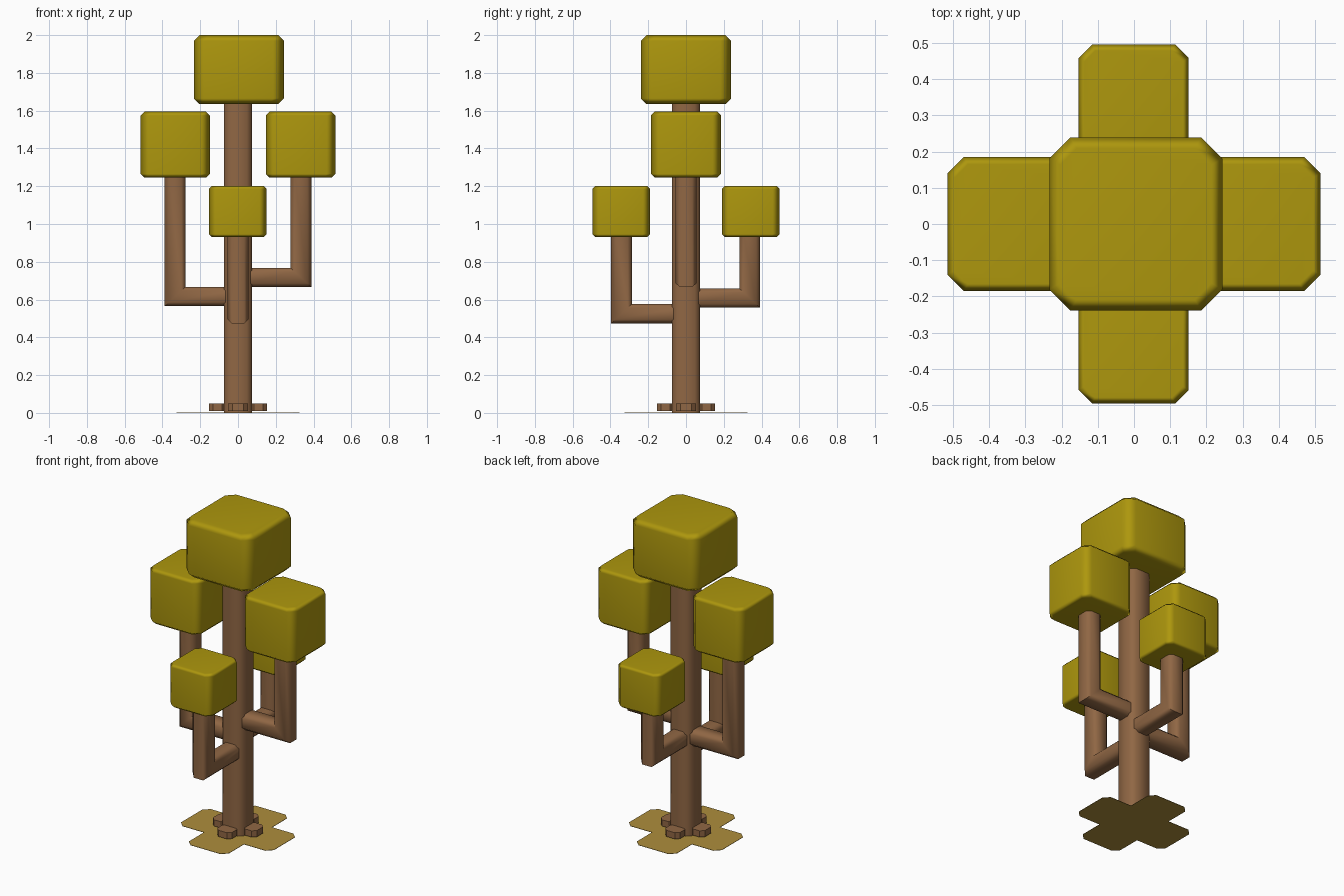
import bpy, bmesh, math

if "Cube" in bpy.data.objects:
    bpy.data.objects.remove(bpy.data.objects["Cube"])


def material(name, rgb):
    m = bpy.data.materials.new(name)
    m.diffuse_color = (*rgb, 1)
    m.use_nodes = True
    m.node_tree.nodes["Principled BSDF"].inputs["Base Color"].default_value = m.diffuse_color
    return m


LEAF = material("olive_yellow_leaf", (0.42, 0.31, 0.004))
BARK = material("brown_bark", (0.28, 0.135, 0.058))
LITTER = material("dry_leaf_litter", (0.42, 0.27, 0.045))


def octagon(hx, hy, c):
    """Chamfered rectangle, counter-clockwise."""
    return [(hx, -hy + c), (hx, hy - c), (hx - c, hy), (-hx + c, hy),
            (-hx, hy - c), (-hx, -hy + c), (-hx + c, -hy), (hx - c, -hy)]


def loft(name, rings, mat, angle=60):
    """Skin a list of equal-length point rings and cap both ends."""
    bm = bmesh.new()
    vs = [[bm.verts.new(p) for p in r] for r in rings]
    n = len(rings[0])
    for a, b in zip(vs, vs[1:]):
        for i in range(n):
            j = (i + 1) % n
            bm.faces.new((a[i], a[j], b[j], b[i]))
    bm.faces.new(vs[0][::-1])
    bm.faces.new(vs[-1])
    bmesh.ops.recalc_face_normals(bm, faces=bm.faces)
    me = bpy.data.meshes.new(name)
    bm.to_mesh(me)
    bm.free()
    me.materials.append(mat)
    ob = bpy.data.objects.new(name, me)
    bpy.context.collection.objects.link(ob)
    bpy.ops.object.select_all(action='DESELECT')
    ob.select_set(True)
    bpy.context.view_layer.objects.active = ob
    bpy.ops.object.shade_smooth_by_angle(angle=math.radians(angle))
    return ob


def foliage(name, cx, cy, hx, hy, z0, z1, c, b):
    """Block with chamfered uprights and bevelled top and bottom."""
    rings = []
    for z, inset in ((z0, b), (z0 + b, 0), (z1 - b, 0), (z1, b)):
        rings.append([(cx + x, cy + y, z)
                      for x, y in octagon(hx - inset, hy - inset, c - 0.4 * inset)])
    ob = loft(name, rings, LEAF)
    mod = ob.modifiers.new("even_shading", 'WEIGHTED_NORMAL')
    mod.keep_sharp = True


def branch(name, angle, reach, zc, top):
    """Elbow limb: out from the trunk, mitred, then straight up."""
    section = octagon(0.055, 0.055, 0.022)     # u sideways, v towards outer bend
    ca, sa = math.cos(angle), math.sin(angle)

    def place(r, u, z):
        return (r * ca - u * sa, r * sa + u * ca, z)
    k = 0.93
    rings = [[place(0.04, u, zc - k * v) for u, v in section],
             [place(reach + v, u, zc - k * v) for u, v in section],
             [place(reach + v, u, top) for u, v in section]]
    loft(name, rings, BARK, 50)


# Trunk
loft("trunk", [[(x, y, z) for x, y in octagon(0.075, 0.075, 0.028)]
               for z in (0.002, 1.66)], BARK, 50)

# Crown and the four smaller foliage blocks
foliage("crown_foliage", 0.005, 0, 0.239, 0.239, 1.635, 2.0, 0.058, 0.03)
foliage("left_foliage", -0.332, 0, 0.183, 0.185, 1.245, 1.595, 0.045, 0.02)
foliage("right_foliage", 0.331, 0, 0.184, 0.185, 1.245, 1.595, 0.045, 0.02)
foliage("front_foliage", -0.001, -0.343, 0.152, 0.152, 0.93, 1.202, 0.037, 0.016)
foliage("back_foliage", -0.001, 0.343, 0.152, 0.152, 0.93, 1.202, 0.037, 0.016)

# Branches
branch("right_branch", 0, 0.333, 0.717, 1.27)
branch("left_branch", math.pi, 0.333, 0.616, 1.27)
branch("back_branch", math.pi / 2, 0.337, 0.608, 0.95)
branch("front_branch", -math.pi / 2, 0.341, 0.525, 0.95)

# Root blocks around the base
for i, side in enumerate(("right", "back", "left", "front")):
    a = i * math.pi / 2
    ca, sa = math.cos(a), math.sin(a)
    rings = [[((0.108 + x) * ca - y * sa, (0.108 + x) * sa + y * ca, z)
              for x, y in octagon(0.046, 0.052, 0.022)] for z in (0.01, 0.05)]
    loft(side + "_root", rings, BARK, 30)

# Cross-shaped leaf litter on the ground
W, L, C = 0.14, 0.325, 0.035
arm = [(W, -W), (L - C, -W), (L, -W + C), (L, W - C), (L - C, W)]
cross = []
for i in range(4):
    ca, sa = (1, 0, -1, 0)[i], (0, 1, 0, -1)[i]
    cross += [(x * ca - y * sa, x * sa + y * ca) for x, y in arm]
loft("leaf_litter", [[(x, y, z) for x, y in cross] for z in (0, 0.002)], LITTER, 30)
